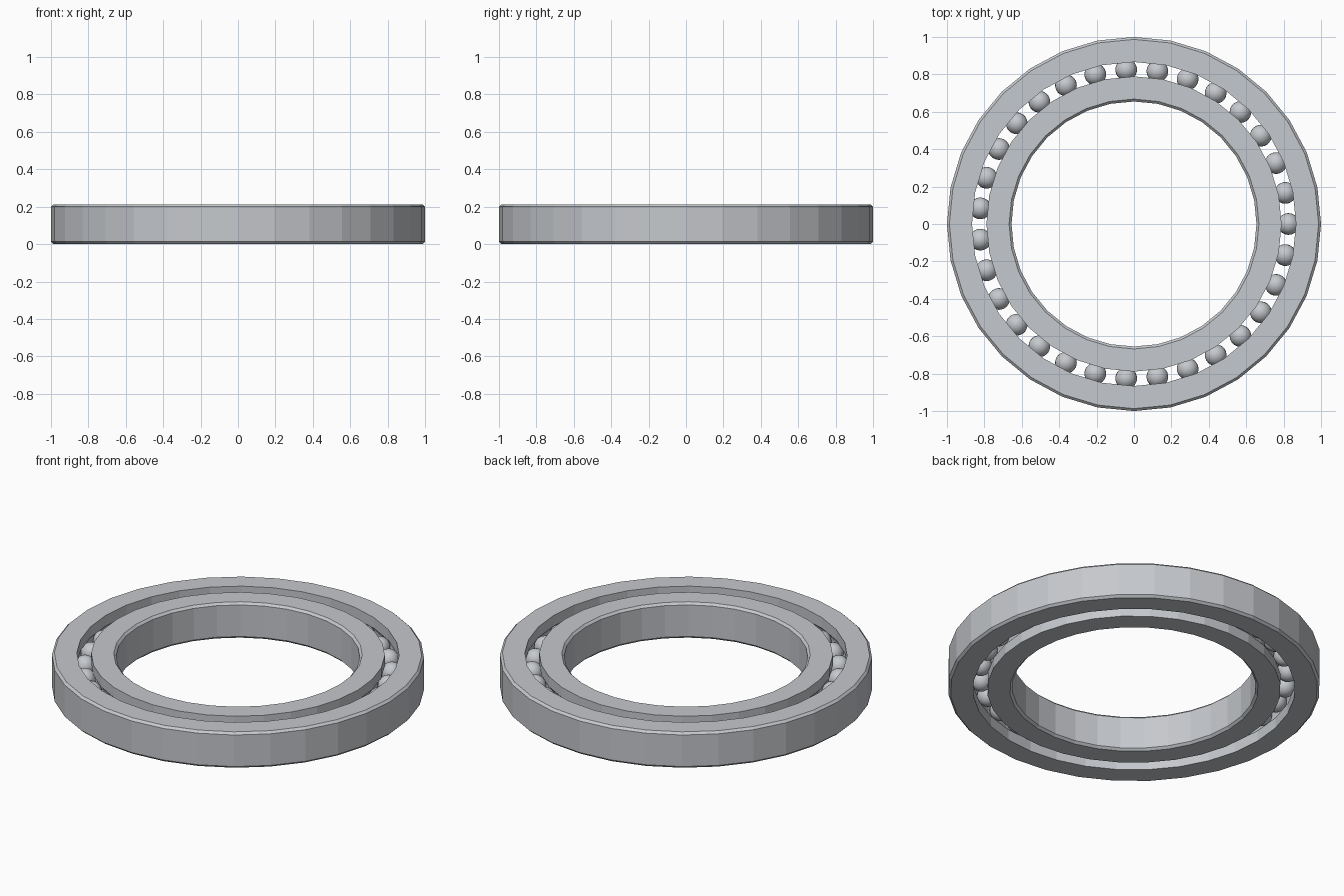
import bpy, bmesh, math
from mathutils import Matrix

cube = bpy.data.objects.get("Cube")
if cube:
    bpy.data.objects.remove(cube)

HEIGHT = 0.213
MID = HEIGHT / 2
CHAMFER = 0.013
SEGMENTS = 32
PITCH = 0.826       # radius of the circle of balls
BALL_RADIUS = 0.058
BALL_COUNT = 31

steel = bpy.data.materials.new("Grey steel")
steel.use_nodes = True
colour = (0.56, 0.58, 0.61, 1)
steel.diffuse_color = colour
steel.node_tree.nodes["Principled BSDF"].inputs["Base Color"].default_value = colour


def finish(bm, name):
    mesh = bpy.data.meshes.new(name)
    bmesh.ops.recalc_face_normals(bm, faces=bm.faces)
    bm.to_mesh(mesh)
    bm.free()
    mesh.materials.append(steel)
    obj = bpy.data.objects.new(name, mesh)
    bpy.context.collection.objects.link(obj)
    return obj


def race(name, rim, wall):
    """Revolve a race: chamfered at the rim, grooved for balls at the wall."""
    inward = math.copysign(CHAMFER, wall - rim)
    profile = [(wall, 0), (rim + inward, 0), (rim, CHAMFER),
               (rim, HEIGHT - CHAMFER), (rim + inward, HEIGHT), (wall, HEIGHT)]
    # Ball groove, an arc around the ball centre
    groove = BALL_RADIUS + 0.001
    side = math.copysign(1, wall - PITCH)
    spread = math.acos(abs(wall - PITCH) / groove)
    for i in range(7):
        a = spread * (1 - i / 3)
        profile.append((PITCH + side * groove * math.cos(a),
                        MID + groove * math.sin(a)))
    bm = bmesh.new()
    loops = []
    for s in range(SEGMENTS):
        t = math.tau * s / SEGMENTS
        loops.append([bm.verts.new((r * math.cos(t), r * math.sin(t), z))
                      for r, z in profile])
    n = len(profile)
    for s in range(SEGMENTS):
        a, b = loops[s], loops[(s + 1) % SEGMENTS]
        for i in range(n):
            j = (i + 1) % n
            bm.faces.new((a[i], b[i], b[j], a[j]))
    return finish(bm, name)


# Outer and inner races
race("outer_race", 1.0, 0.866)
race("inner_race", 0.655, 0.789)

# Balls
bm = bmesh.new()
for i in range(BALL_COUNT):
    place = (Matrix.Rotation(math.tau * i / BALL_COUNT, 4, "Z")
             @ Matrix.Translation((PITCH, 0, MID)))
    bmesh.ops.create_uvsphere(bm, u_segments=24, v_segments=12,
                              radius=BALL_RADIUS, matrix=place)
for face in bm.faces:
    face.smooth = True
finish(bm, "balls")
